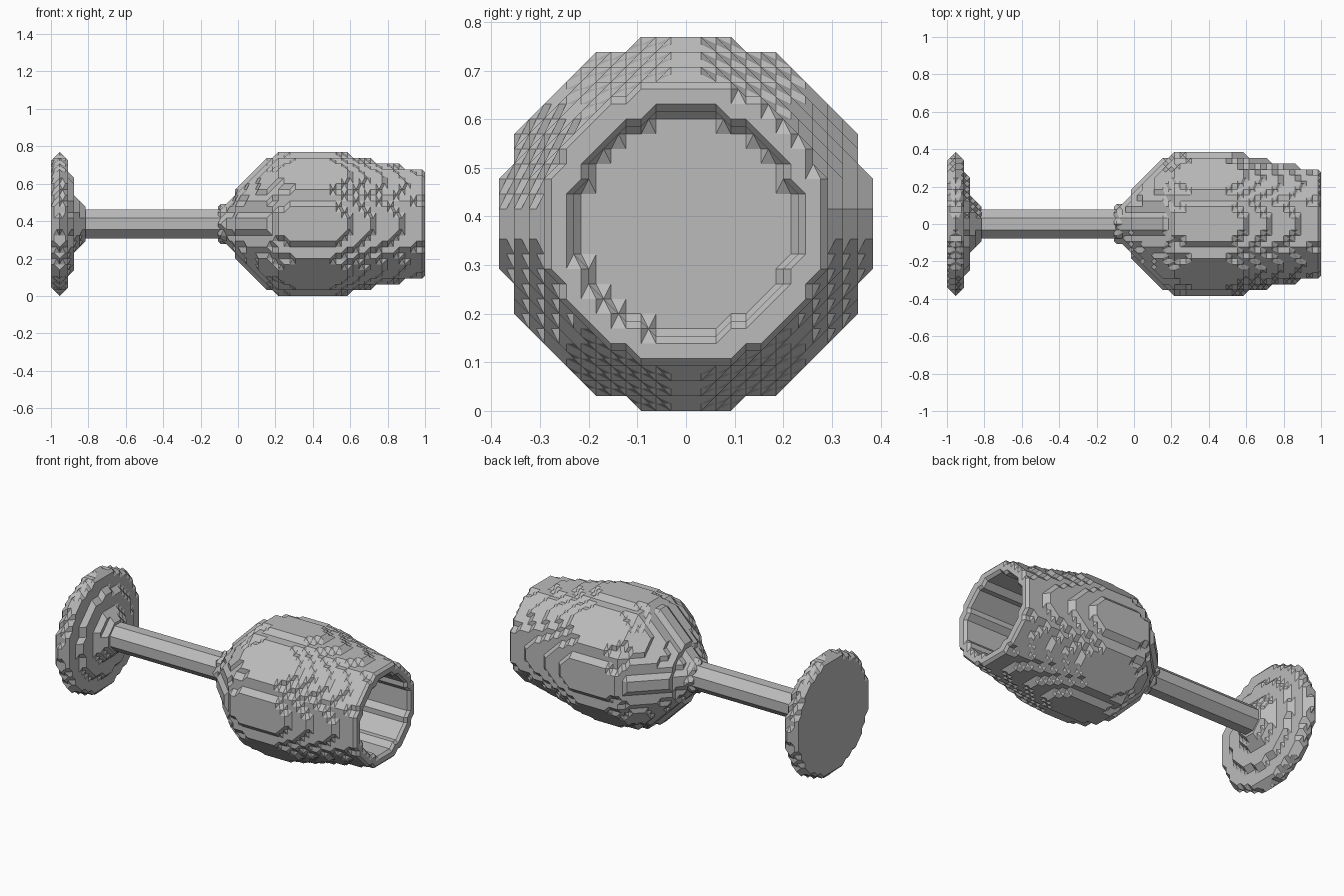
import bpy, bmesh
from mathutils import Vector

if "Cube" in bpy.data.objects:
    bpy.data.objects.remove(bpy.data.objects["Cube"])

H = 2 / 65          # size of one grid step
AXIS = 12.5 * H     # height of the centre line

grey = bpy.data.materials.new("light_grey")
grey.use_nodes = True
COLOUR = (0.5, 0.5, 0.5, 1)
grey.diffuse_color = COLOUR
grey.node_tree.nodes["Principled BSDF"].inputs["Base Color"].default_value = COLOUR

# The six sides of a grid cell, each as a ring of corners
RINGS = []
for axis in range(3):
    for side in (0, 1):
        ring = []
        for u, v in ((0, 0), (1, 0), (1, 1), (0, 1)):
            corner = [0, 0, 0]
            corner[axis], corner[axis - 2], corner[axis - 1] = side, u, v
            ring.append(tuple(corner))
        RINGS.append(ring if side else ring[::-1])


def radius_at(profile, i):
    """Radius of the turned profile at step i, or nothing beyond its ends."""
    for (a, ra), (b, rb) in zip(profile, profile[1:]):
        if a <= i <= b:
            return ra + (rb - ra) * (i - a) / (b - a)
    return 0


def turned_solid(name, profile, hollow_from=None, hollow_radius=0):
    """Fill grid points inside a turned profile and wrap them in chamfered facets."""
    first, last = profile[0][0], profile[-1][0]
    filled = set()
    for i in range(first, last + 1):
        outer = radius_at(profile, i)
        inner = hollow_radius if hollow_from and i >= hollow_from else -1
        for j in range(-13, 14):
            for k in range(-13, 14):
                d = (j * j + k * k) ** 0.5
                if inner < d <= outer:
                    filled.add((i, j, k))

    cells = {(i - a, j - b, k - c) for i, j, k in filled
             for a in (0, 1) for b in (0, 1) for c in (0, 1)}
    bm = bmesh.new()
    points = {}

    def point(key):
        if key not in points:
            x, y, z = (n / 2 for n in key)
            points[key] = bm.verts.new(((x + 0.5) * H - 1, y * H, z * H + AXIS))
        return points[key]

    for cell in sorted(cells):
        links = {}
        for ring in RINGS:
            corners = [tuple(p + q for p, q in zip(cell, c)) for c in ring]
            inside = [c in filled for c in corners]
            if all(inside) or not any(inside):
                continue
            mid = [tuple(p + q for p, q in zip(corners[n], corners[(n + 1) % 4]))
                   for n in range(4)]
            for n in range(4):
                if inside[n] and not inside[(n + 1) % 4]:
                    m = (n + 1) % 4
                    while inside[m] or not inside[(m + 1) % 4]:
                        m = (m + 1) % 4
                    links[mid[n]] = mid[m]
        # Chain the links into closed facets
        while links:
            start, nxt = links.popitem()
            loop = [start]
            while nxt != start:
                loop.append(nxt)
                nxt = links.pop(nxt)
            verts = [point(key) for key in loop]
            if bm.faces.get(verts) is None:
                bm.faces.new(verts)

    bmesh.ops.triangulate(bm, faces=bm.faces[:])
    bmesh.ops.recalc_face_normals(bm, faces=bm.faces[:])
    bmesh.ops.dissolve_limit(bm, angle_limit=0.01, verts=bm.verts[:], edges=bm.edges[:])
    mesh = bpy.data.meshes.new(name)
    bm.to_mesh(mesh)
    bm.free()
    mesh.materials.append(grey)
    obj = bpy.data.objects.new(name, mesh)
    bpy.context.collection.objects.link(obj)
    return obj


# Foot disc with its stepped collar
turned_solid("foot", [(0, 11.5), (1, 12.05), (2, 11.5), (3, 8.1), (4, 4.5), (5, 3.2)])

# Slim faceted stem, running into the foot and the bowl
turned_solid("stem", [(2, 2.3), (33, 2.3)])

# Bowl, swelling and narrowing to the rim, with a straight-sided hollow
turned_solid("bowl", [(29, 3.1), (30, 3.3), (31, 4.4), (32, 6.1), (37, 11.1),
                      (39, 12.2), (42, 12.55), (48, 12.55), (51, 12.05),
                      (55, 11.1), (60, 10.1), (64, 9.6)],
             hollow_from=37, hollow_radius=7.45)
